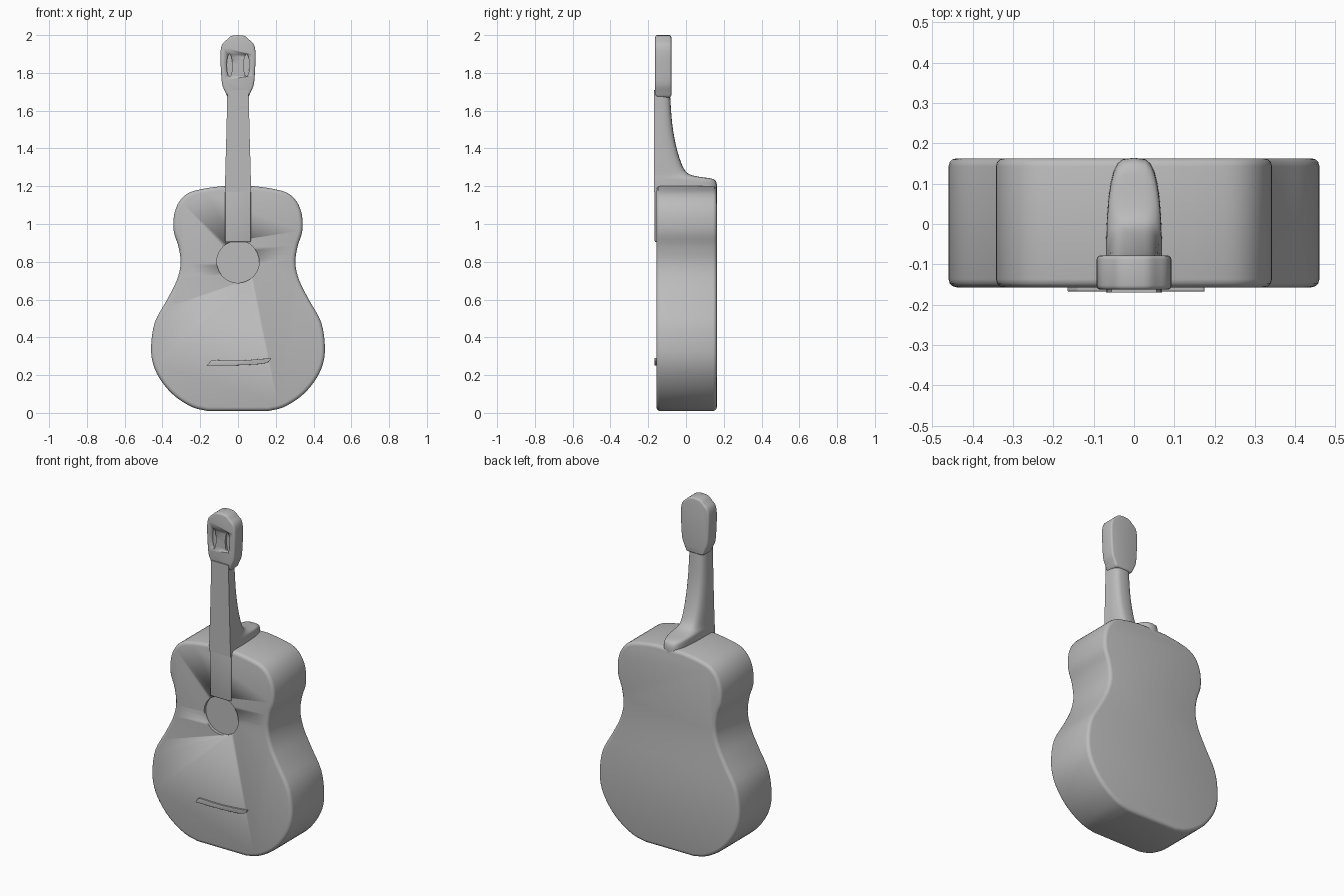
import bpy, bmesh
from math import sin, cos, pi
from mathutils import Vector

cube = bpy.data.objects.get("Cube")
if cube:
    bpy.data.objects.remove(cube)

GREY = (0.5, 0.5, 0.5, 1)
grey = bpy.data.materials.new("plain grey")
grey.use_nodes = True
grey.diffuse_color = GREY
grey.node_tree.nodes["Principled BSDF"].inputs["Base Color"].default_value = GREY


def finish(name, bm, bevel=0.0, angle=35):
    """Turn a bmesh into a smooth shaded object with rounded edges."""
    bmesh.ops.recalc_face_normals(bm, faces=bm.faces)
    mesh = bpy.data.meshes.new(name)
    bm.to_mesh(mesh)
    bm.free()
    mesh.materials.append(grey)
    ob = bpy.data.objects.new(name, mesh)
    bpy.context.collection.objects.link(ob)
    bpy.ops.object.select_all(action='DESELECT')
    ob.select_set(True)
    bpy.context.view_layer.objects.active = ob
    if bevel:
        mod = ob.modifiers.new("round", 'BEVEL')
        mod.width, mod.segments, mod.angle_limit = bevel, 3, 0.9
        bpy.ops.object.modifier_apply(modifier=mod.name)
    bpy.ops.object.shade_smooth_by_angle(angle=angle * pi / 180)
    return ob


def smooth(points, steps=4):
    """Catmull-Rom curve through the points."""
    p = [Vector(q) for q in points]
    p = [2 * p[0] - p[1]] + p + [2 * p[-1] - p[-2]]
    out = []
    for a, b, c, d in zip(p, p[1:], p[2:], p[3:]):
        for i in range(steps):
            t = i / steps
            out.append(0.5 * (2 * b + (c - a) * t + (2 * a - 5 * b + 4 * c - d) * t * t
                              + (3 * b - a - 3 * c + d) * t ** 3))
    return out + [p[-2]]


def slab(name, outline, front, back, bevel=0.0):
    """Extrude an (x, z) outline between two depths."""
    bm = bmesh.new()
    face = bm.faces.new([bm.verts.new((x, front, z)) for x, z in outline])
    new = bmesh.ops.extrude_face_region(bm, geom=[face])["geom"]
    bmesh.ops.translate(bm, vec=(0, back - front, 0),
                        verts=[v for v in new if isinstance(v, bmesh.types.BMVert)])
    return finish(name, bm, bevel)


def mirrored(half):
    """Close a right-hand half outline, listed upwards, with its mirror image."""
    return [(x, z) for x, z in half] + [(-x, z) for x, z in reversed(half) if x > 0.001]


def oval(cx, cz, rx, rz, sides=32):
    return [(cx + rx * cos(2 * pi * i / sides), cz + rz * sin(2 * pi * i / sides))
            for i in range(sides)]


def carve(target, outline, front, back):
    """Cut an outline shaped recess into the target."""
    cutter = slab("cutter", outline, front, back)
    mod = target.modifiers.new("recess", 'BOOLEAN')
    mod.operation, mod.solver, mod.object = 'DIFFERENCE', 'EXACT', cutter
    bpy.context.view_layer.objects.active = target
    bpy.ops.object.modifier_apply(modifier=mod.name)
    bpy.data.objects.remove(cutter)


# Hollow-waisted body with a shallow sound hole
body_half = smooth([(0.16, 0.01), (0.24, 0.03), (0.33, 0.085), (0.4, 0.16), (0.447, 0.25),
                    (0.46, 0.35), (0.44, 0.48), (0.375, 0.6), (0.325, 0.7), (0.304, 0.79),
                    (0.315, 0.88), (0.34, 0.96), (0.338, 1.05), (0.31, 1.12), (0.26, 1.165),
                    (0.18, 1.187), (0.09, 1.2)])
body = slab("body", mirrored(body_half), -0.157, 0.163, 0.02)
carve(body, oval(0, 0.8, 0.112, 0.112), -0.3, -0.14)

# Fingerboard lying on the body, ending at the sound hole
slab("fingerboard", [(-0.068, 0.905), (0.068, 0.905), (0.068, 1.25), (-0.068, 1.25)],
     -0.166, -0.145, 0.006)

# Neck lofted upwards, its back sweeping out into the heel
bm = bmesh.new()
rings = []
for z, back, width in smooth([(1.17, 0.163, 0.07), (1.21, 0.163, 0.07), (1.238, 0.145, 0.069),
                              (1.25, 0.07, 0.068), (1.268, 0.01, 0.067), (1.32, -0.024, 0.066),
                              (1.42, -0.054, 0.063), (1.54, -0.074, 0.06),
                              (1.71, -0.086, 0.056)], 3):
    front, ring = -0.17, []
    for i in range(17):
        c, s = cos(pi * i / 16), sin(pi * i / 16)
        side = abs(c) ** 0.55 * (1 if c > 0 else -1)
        ring.append(bm.verts.new((side * width, front + (back - front) * s ** 0.6
                                  if 0 < i < 16 else front, z)))
    rings.append(ring)
for low, high in zip(rings, rings[1:]):
    for i in range(17):
        j = (i + 1) % 17
        bm.faces.new((low[i], low[j], high[j], high[i]))
bm.faces.new(rings[0])
bm.faces.new(rings[-1])
finish("neck", bm, 0, 45)

# Headstock with two shallow tuner slots
head_half = smooth([(0.055, 1.67), (0.068, 1.7), (0.084, 1.74), (0.09, 1.81), (0.093, 1.9),
                    (0.084, 1.95), (0.06, 1.975), (0.035, 1.995), (0, 2.0)], 3)
head = slab("headstock", mirrored(head_half), -0.163, -0.078, 0.012)
for side in (-1, 1):
    carve(head, oval(side * 0.045, 1.84, 0.015, 0.06, 16), -0.3, -0.15)

# Bridge ridge
slab("bridge", smooth([(-0.165, 0.25), (0, 0.252), (0.14, 0.262), (0.175, 0.29), (0.14, 0.287),
                       (0, 0.277), (-0.14, 0.28)]), -0.167, -0.145, 0.006)
